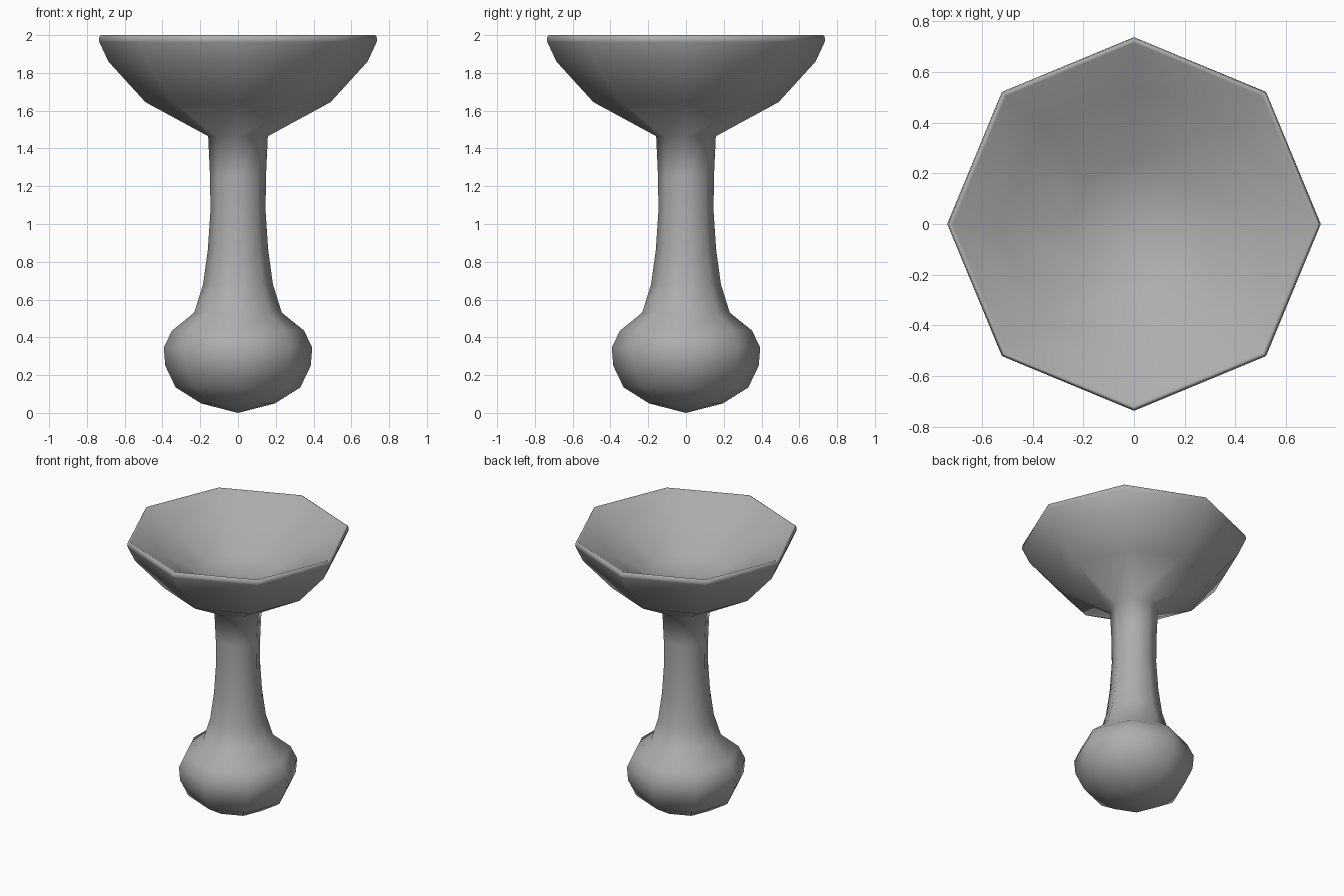
import bpy, bmesh
from math import cos, sin, pi

cube = bpy.data.objects.get("Cube")
if cube:
    bpy.data.objects.remove(cube, do_unlink=True)

SIDES = 8

grey = bpy.data.materials.new("plain grey")
grey.use_nodes = True
colour = (0.42, 0.42, 0.42, 1)
grey.diffuse_color = colour
grey.node_tree.nodes["Principled BSDF"].inputs["Base Color"].default_value = colour


def lathe(name, profile):
    """Revolve (radius, height) points; radius 0 makes a pole."""
    bm = bmesh.new()
    rings = []
    for r, z in profile:
        if r == 0:
            rings.append([bm.verts.new((0, 0, z))] * SIDES)
        else:
            rings.append([bm.verts.new((r * cos(2 * pi * i / SIDES),
                                        r * sin(2 * pi * i / SIDES), z))
                          for i in range(SIDES)])
    for low, high in zip(rings, rings[1:]):
        for i in range(SIDES):
            j = (i + 1) % SIDES
            corners = [low[i], low[j], high[j], high[i]]
            bm.faces.new(list(dict.fromkeys(corners)))
    bmesh.ops.recalc_face_normals(bm, faces=bm.faces)
    for face in bm.faces:
        face.smooth = True
    mesh = bpy.data.meshes.new(name)
    bm.to_mesh(mesh)
    bm.free()
    mesh.materials.append(grey)
    obj = bpy.data.objects.new(name, mesh)
    bpy.context.collection.objects.link(obj)
    return obj


# Bulb foot, slim stem, flared bowl, thin rounded rim and hollow, as one skin
bulb = [(0, 0), (0.195, 0.05), (0.33, 0.135), (0.385, 0.25),
        (0.393, 0.345), (0.35, 0.435), (0.232, 0.53)]
stem = [(0.185, 0.68), (0.16, 0.86), (0.146, 1.07), (0.148, 1.25),
        (0.158, 1.465)]
bowl = [(0.49, 1.645), (0.686, 1.86), (0.734, 1.963)]
rim = [(0.737, 1.973), (0.732, 1.996), (0.725, 2.0), (0.715, 1.995)]
hollow = [(0.53, 1.9), (0.25, 1.73), (0, 1.69)]
lathe("goblet", bulb + stem + bowl + rim + hollow)
